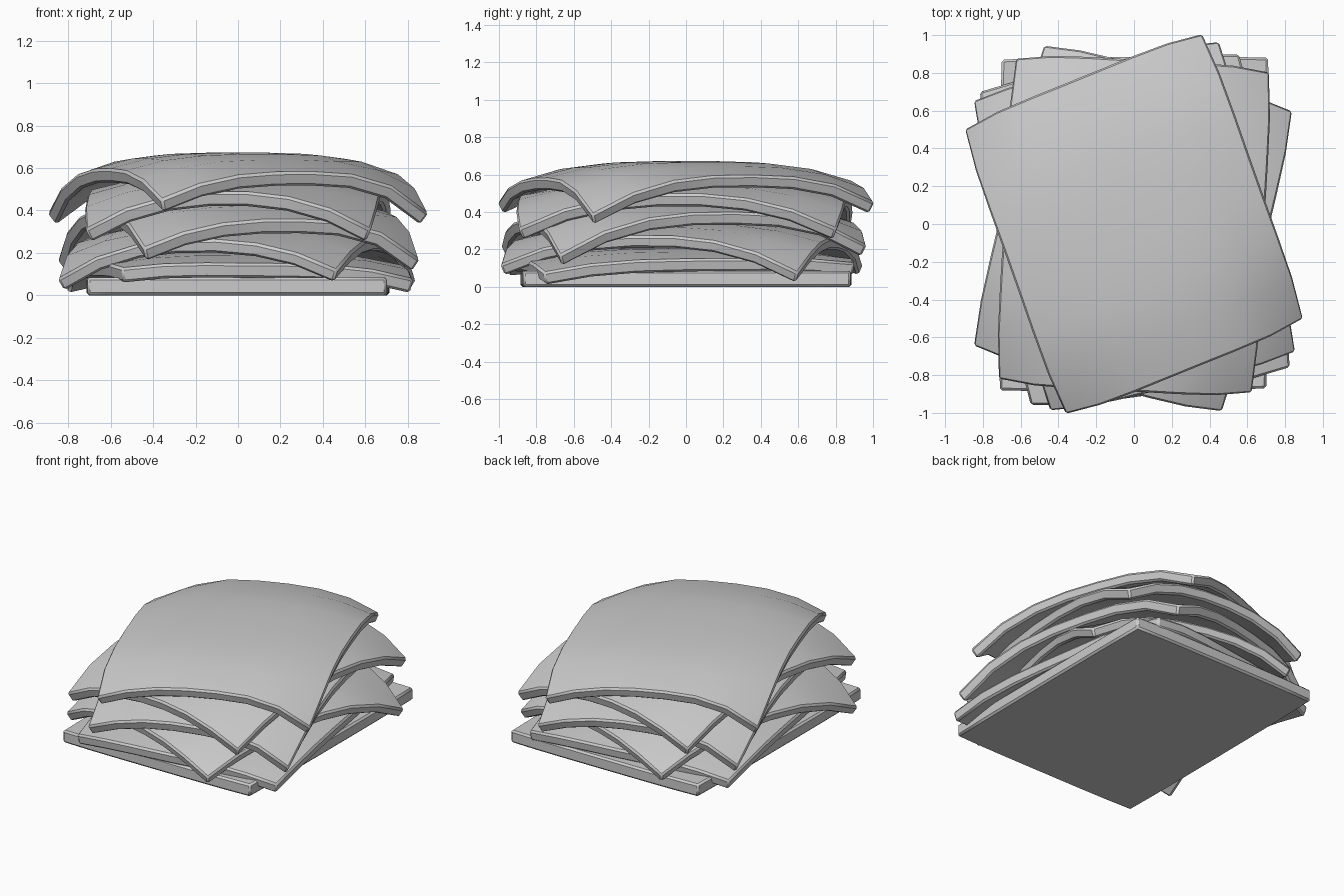
import bpy, math
from mathutils import Vector

if "Cube" in bpy.data.objects:
    bpy.data.objects.remove(bpy.data.objects["Cube"], do_unlink=True)

cloth = bpy.data.materials.new("pale grey cloth")
cloth.use_nodes = True
grey = (0.6, 0.6, 0.6, 1)
cloth.diffuse_color = grey
cloth.node_tree.nodes["Principled BSDF"].inputs["Base Color"].default_value = grey

STEPS = 7


def sheet(name, a, b, centre, front, side, corner_a, corner_b, thick, bulge=0.045, trim=0.0, skew=0.0):
    """Draped rectangle: a and b are the two front corners, mirrored through the middle."""
    a, b = Vector(a), Vector(b)
    across, along = (b - a) / 2, (-a - b) / 2
    verts, faces = [], []
    for j in range(STEPS + 1):
        for i in range(STEPS + 1):
            u, v = 2 * i / STEPS - 1, 2 * j / STEPS - 1
            swell_u = 1 + bulge * (1 - v ** 4)
            swell_v = 1 + bulge * (1 - u ** 4)
            if v > 0:
                swell_v -= trim
            p = across * u * swell_u + along * v * swell_v
            # bend down along the edges, and further at the corners
            same = u * v > 0
            corner = corner_a if same else corner_b
            twist = front + side - centre - corner
            power_u, power_v = (2, 2 + skew) if same else (2 + skew, 2)
            z = (centre - (centre - front) * abs(v) ** 3
                 - (centre - side) * abs(u) ** 3
                 - twist * abs(u) ** power_u * abs(v) ** power_v)
            verts.append((p.x, p.y, z))
    row = STEPS + 1
    for j in range(STEPS):
        for i in range(STEPS):
            k = j * row + i
            faces.append((k, k + 1, k + row + 1, k + row))
    mesh = bpy.data.meshes.new(name)
    mesh.from_pydata(verts, [], faces)
    mesh.materials.append(cloth)
    obj = bpy.data.objects.new(name, mesh)
    bpy.context.collection.objects.link(obj)
    bpy.ops.object.select_all(action="DESELECT")
    bpy.context.view_layer.objects.active = obj
    obj.select_set(True)
    # cloth thickness, grown upward from the underside
    solid = obj.modifiers.new("thickness", "SOLIDIFY")
    solid.thickness = thick
    solid.offset = 1
    bpy.ops.object.modifier_apply(modifier=solid.name)
    # softly folded rim
    rim = obj.modifiers.new("rim", "BEVEL")
    rim.width = 0.012
    rim.segments = 1
    rim.angle_limit = math.radians(50)
    bpy.ops.object.modifier_apply(modifier=rim.name)
    bpy.ops.object.shade_smooth_by_angle(angle=math.radians(35))


# Stack from the floor up
sheet("bottom_sheet", (-0.71, -0.88), (0.70, -0.87), 0.0, 0.0, 0.0, 0.0, 0.0, 0.085, 0.01)
sheet("second_sheet", (-0.54, -0.95), (0.81, -0.75), 0.14, 0.08, 0.08, 0.06, 0.01, 0.07, trim=0.07)
sheet("third_sheet", (-0.82, -0.63), (0.45, -0.97), 0.28, 0.20, 0.21, 0.02, 0.06, 0.065, trim=0.06)
sheet("fourth_sheet", (-0.43, -0.96), (0.82, -0.66), 0.39, 0.29, 0.33, 0.16, 0.11, 0.07, trim=0.03, skew=1.5)
sheet("fifth_sheet", (-0.69, -0.80), (0.60, -0.87), 0.50, 0.42, 0.43, 0.25, 0.25, 0.07, trim=0.02)
sheet("top_sheet", (-0.35, -0.98), (0.86, -0.49), 0.605, 0.515, 0.53, 0.39, 0.33, 0.068, skew=1.5)
